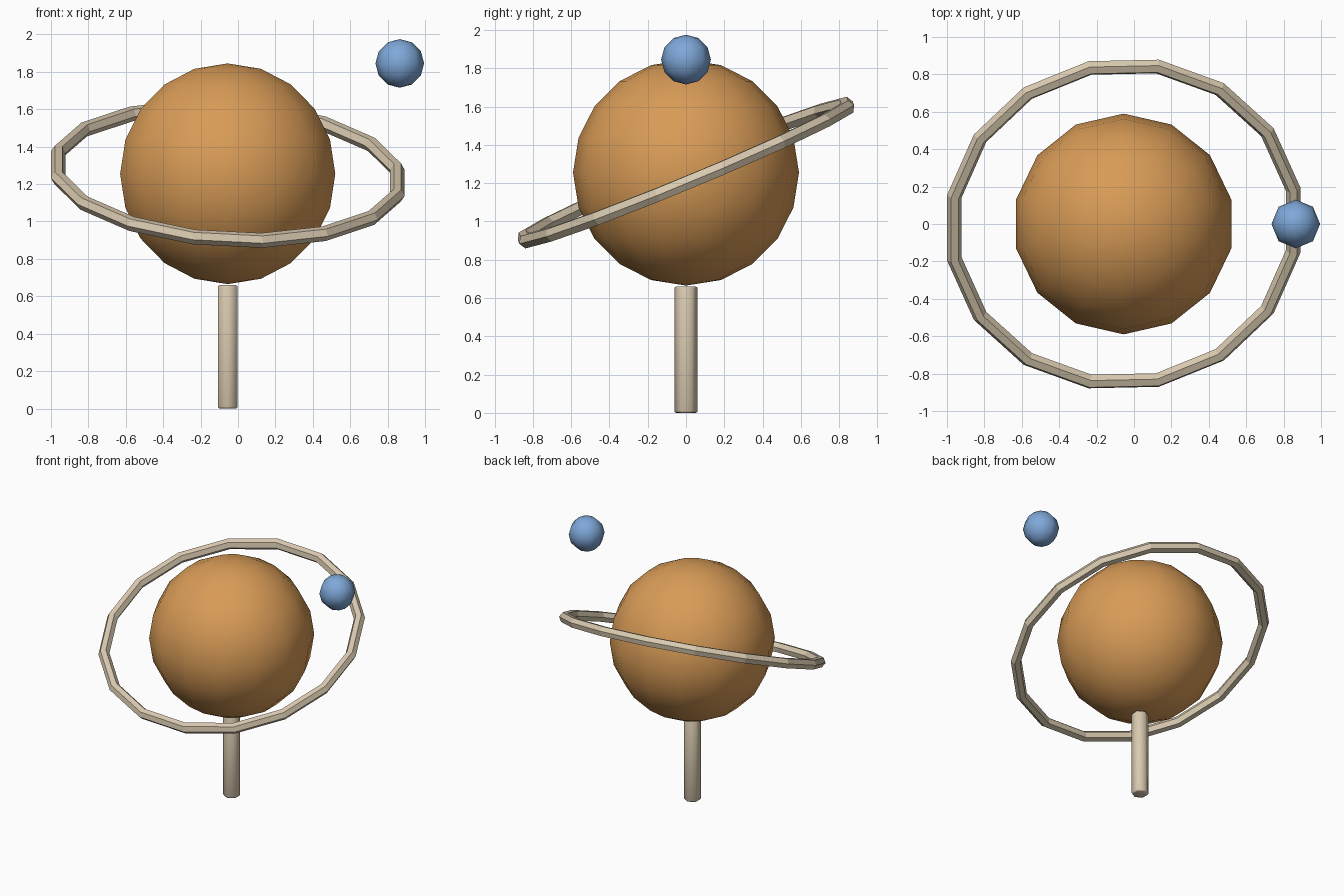
import bpy
from math import radians, pi
from mathutils import Matrix

if "Cube" in bpy.data.objects:
    bpy.data.objects.remove(bpy.data.objects["Cube"], do_unlink=True)

CX, CZ = -0.055, 1.255          # planet centre


def material(name, rgb):
    m = bpy.data.materials.new(name)
    m.use_nodes = True
    m.diffuse_color = (*rgb, 1)
    m.node_tree.nodes["Principled BSDF"].inputs["Base Color"].default_value = (*rgb, 1)
    return m


def finish(name, mat, smooth_angle=None):
    ob = bpy.context.object
    ob.name = ob.data.name = name
    ob.data.materials.append(mat)
    if smooth_angle:
        bpy.ops.object.shade_smooth_by_angle(angle=radians(smooth_angle))
    return ob


def ball(name, mat, segments, rings, radius, location):
    bpy.ops.mesh.primitive_uv_sphere_add(segments=segments, ring_count=rings,
                                         radius=radius, location=location)
    return finish(name, mat, 60)


orange = material("warm orange", (0.69, 0.33, 0.095))
sand = material("pale sand", (0.69, 0.585, 0.43))
blue = material("soft blue", (0.21, 0.39, 0.69))

# Planet and moon
ball("planet", orange, 14, 10, 0.59, (CX, 0, CZ))
ball("moon", blue, 8, 6, 0.13, (0.865, 0, 1.845))

# Support stick with softened ends
bpy.ops.mesh.primitive_cylinder_add(vertices=6, radius=0.061, depth=0.66,
                                    location=(CX, 0, 0.33))
stick = finish("support_stick", sand)
bevel = stick.modifiers.new("soft_ends", "BEVEL")
bevel.width, bevel.segments = 0.01, 2
bevel.limit_method = "ANGLE"
bevel.angle_limit = radians(70)
bpy.ops.object.modifier_apply(modifier=bevel.name)
bpy.ops.object.shade_smooth_by_angle(angle=radians(65))

# Tilted planetary ring
bpy.ops.mesh.primitive_torus_add(major_segments=16, minor_segments=6,
                                 major_radius=0.925, minor_radius=0.04)
ring = finish("planet_ring", sand)
tilt = Matrix.Rotation(radians(22.5), 4, "X") @ Matrix.Rotation(radians(3.2), 4, "Y")
ring.data.transform(tilt @ Matrix.Rotation(pi / 16, 4, "Z"))
ring.location = (CX, 0, CZ)
